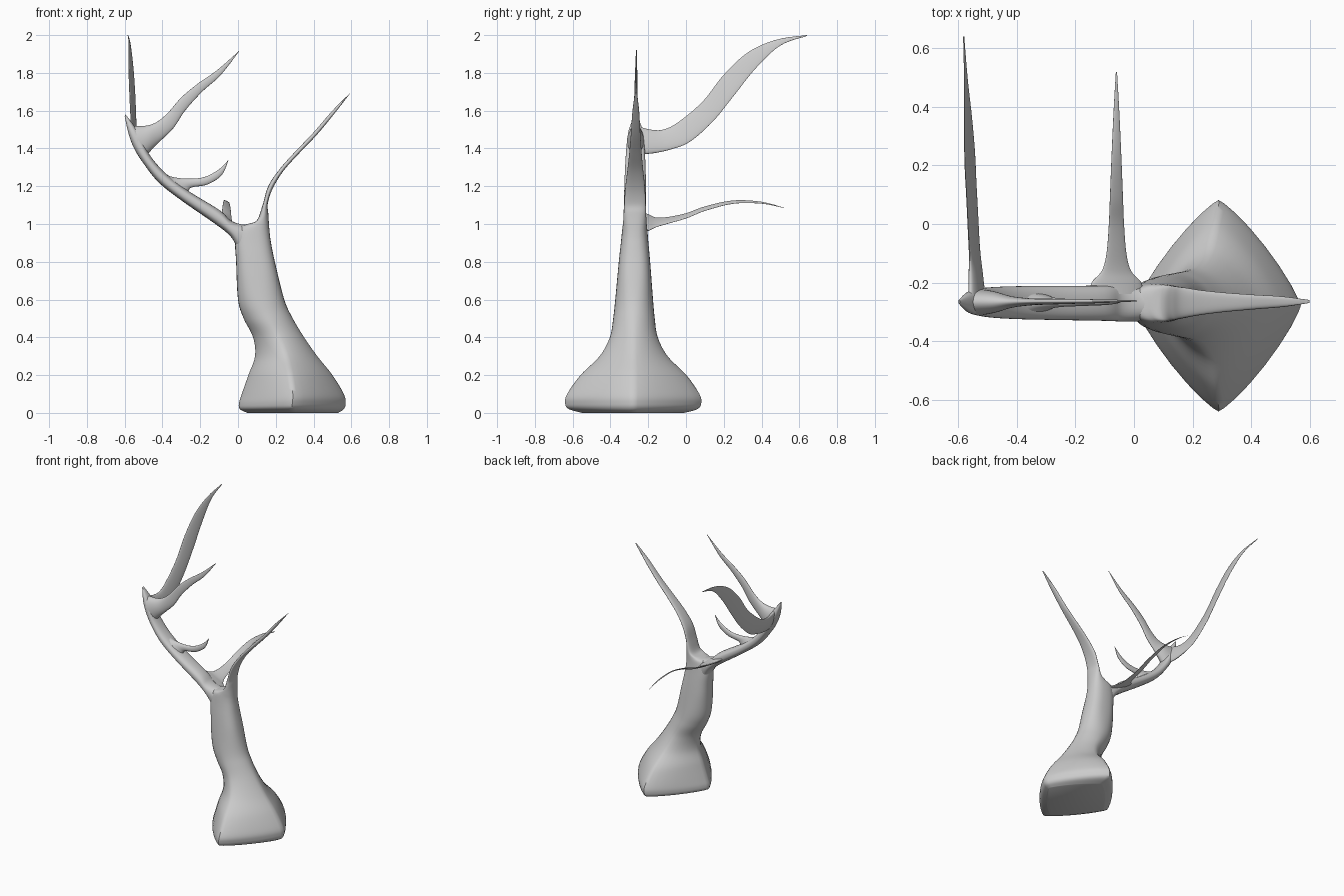
import bpy
import bmesh
import math
from mathutils import Vector

SIDES = 32   # points around each cross-section
STEPS = 6    # rings between neighbouring stations
UNIT = 0.01  # station numbers are hundredths

cube = bpy.data.objects.get("Cube")
if cube:
    bpy.data.objects.remove(cube)

grey = bpy.data.materials.new("light_grey")
grey.use_nodes = True
colour = (0.6, 0.6, 0.6, 1)
grey.diffuse_color = colour
grey.node_tree.nodes["Principled BSDF"].inputs["Base Color"].default_value = colour


def spline(a, b, c, d, t):
    """Smooth interpolation from b to c."""
    return b + 0.5 * t * (c - a + t * (2 * a - 5 * b + 4 * c - d + t * (3 * (b - c) + d - a)))


def refine(stations):
    """Fill in smooth in-between stations."""
    rows = [Vector(s) * UNIT for s in stations]
    padded = [rows[0]] + rows + [rows[-1]]
    result = []
    for i in range(len(rows) - 1):
        for k in range(STEPS):
            result.append(spline(*padded[i:i + 4], k / STEPS))
    return result + [rows[-1]]


def soft_power(value, exponent):
    return math.copysign(abs(value) ** exponent, value)


def loft(name, stations, place, normal, squareness=lambda z: 2, lean=0):
    """Skin sections given by two opposite edge points and a half thickness.

    Each station is (edge u, edge z, other edge u, other edge z, thickness).
    Lean tilts the first edge of every section along x.
    """
    bm = bmesh.new()
    rings = []
    for u, z, u_other, z_other, thick in refine(stations):
        first, second = Vector(place(u, z)), Vector(place(u_other, z_other))
        centre, half = (first + second) / 2, (first - second) / 2
        half.x += lean * half.length
        power = 2 / squareness(centre.z)
        ring = []
        for k in range(SIDES):
            angle = math.tau * k / SIDES
            along = soft_power(math.cos(angle), power)
            across = soft_power(math.sin(angle), power)
            ring.append(bm.verts.new(centre + half * along + normal * max(thick, 0.001) * across))
        rings.append(ring)
    for low, high in zip(rings, rings[1:]):
        for k in range(SIDES):
            n = (k + 1) % SIDES
            bm.faces.new((low[k], low[n], high[n], high[k]))
    bm.faces.new(rings[0][::-1])
    bm.faces.new(rings[-1])
    bmesh.ops.recalc_face_normals(bm, faces=bm.faces)
    mesh = bpy.data.meshes.new(name)
    bm.to_mesh(mesh)
    bm.free()
    mesh.materials.append(grey)
    obj = bpy.data.objects.new(name, mesh)
    bpy.context.collection.objects.link(obj)
    bpy.ops.object.select_all(action="DESELECT")
    obj.select_set(True)
    bpy.context.view_layer.objects.active = obj
    bpy.ops.object.shade_smooth_by_angle(angle=math.radians(50))


def sideways(u, z):
    """Plane of the trunk and the limbs beside it."""
    return u, -0.28 + 0.009 * z, z


def lower_back(u, z):
    return -0.06, u, z


def upper_back(u, z):
    return -0.55 - 0.05 * u, u, z


ACROSS_Y = Vector((0, 1, 0))
ACROSS_X = Vector((1, 0, 0))
ALONG_LIMB = Vector((1, 0, -0.5))

# Flared diamond foot, boxier trunk and the left limb growing out of it
loft("trunk", [
    (5, 0, 53, 0, 27), (1, 2, 56, 2, 34), (0.5, 5, 57, 5, 36), (2, 10, 56, 10, 35),
    (5.5, 20, 50, 20, 28), (9, 30, 42, 30, 18), (8, 40, 35, 40, 12.7),
    (3, 50, 29, 50, 11), (0, 60, 24.5, 60, 10), (-1, 80, 19.5, 80, 8.3),
    (-1.5, 90, 17.5, 90, 7.3), (0, 98, 16.8, 95, 6.7), (5, 100, 16.4, 100, 6.3),
    (10, 102, 16, 106, 6), (13, 110, 15.8, 111, 5.7), (16, 120, 18.5, 119, 5.2),
    (22, 129, 24, 128, 4.2), (30, 138, 32, 137, 3.3), (40, 148.5, 42, 147.5, 2.5),
    (50, 160, 51.5, 159, 1.8), (60, 170, 60, 170, 0.5),
], sideways, ACROSS_Y, lambda z: min(2.6, 1.2 + 2.5 * z * z))

# Long right limb ending in a short tip
loft("right_limb", [
    (14, 97, 12, 72, 3.5), (8, 99.5, 2, 82, 5.6), (2, 99.8, -1.2, 89, 6.2),
    (-4, 102, -4.5, 94, 6.2), (-10, 107.5, -12, 100, 6), (-27, 118, -30, 112.5, 5.8),
    (-39, 127.5, -42, 122, 5.6), (-47, 137, -50, 132, 5.2),
    (-51, 146, -55, 140, 4.6), (-55, 152, -58, 148, 3.5), (-59.5, 158, -60, 157, 0.7),
], sideways, ACROSS_Y, lambda z: 2.4)

# Tall flat branch from the limb tip
loft("upper_branch", [
    (-56, 152, -50, 134, 4.6), (-49, 152, -46, 139, 3.6), (-43, 154, -41, 144, 2),
    (-37, 159, -34, 151, 1.2), (-30, 167, -28, 160, 1), (-21, 174.5, -19, 170, 0.8),
    (-11, 181.5, -9, 179, 0.6), (1, 192, 1, 192, 0.2),
], sideways, ACROSS_Y)

# Short curled branch halfway along the limb
loft("short_branch", [
    (-43, 129, -27, 115, 4), (-36, 125.3, -26, 118, 2.5), (-27, 124, -24, 119.5, 1.5),
    (-18, 124.8, -16, 121, 1.1), (-10, 129, -8.5, 126, 0.8), (-5, 134, -5, 134, 0.2),
], sideways, ACROSS_Y)

# Thin flat twig running back from the fork, tilted to follow the limb
loft("lower_back_twig", [
    (-24, 103, -24, 99, 9), (-20, 102.2, -20, 99.3, 8.5), (-16, 101.7, -16, 100, 5),
    (-10, 102.5, -10, 101.2, 3.4), (0, 104.8, 0, 103.8, 2.6), (10, 108.6, 10, 107.6, 2.2),
    (25, 112, 25, 111.2, 1.6), (40, 111.5, 40, 111, 0.9), (52, 108.5, 52, 108.5, 0.2),
], lower_back, ALONG_LIMB)

# Broad thin blade sweeping back and up
loft("upper_back_branch", [
    (-26, 152, -23, 137, 2), (-19, 150, -17, 137.5, 1.8), (-12, 150, -8, 139.5, 1.2),
    (-4, 154, 2, 143.5, 0.9), (9, 165, 14, 154, 0.8), (20, 179, 25, 167.5, 0.7),
    (33, 191, 37, 182.5, 0.6), (48, 197.6, 50, 194.5, 0.4), (64, 200, 64, 199.5, 0.2),
], upper_back, ACROSS_X, lean=-0.28)
